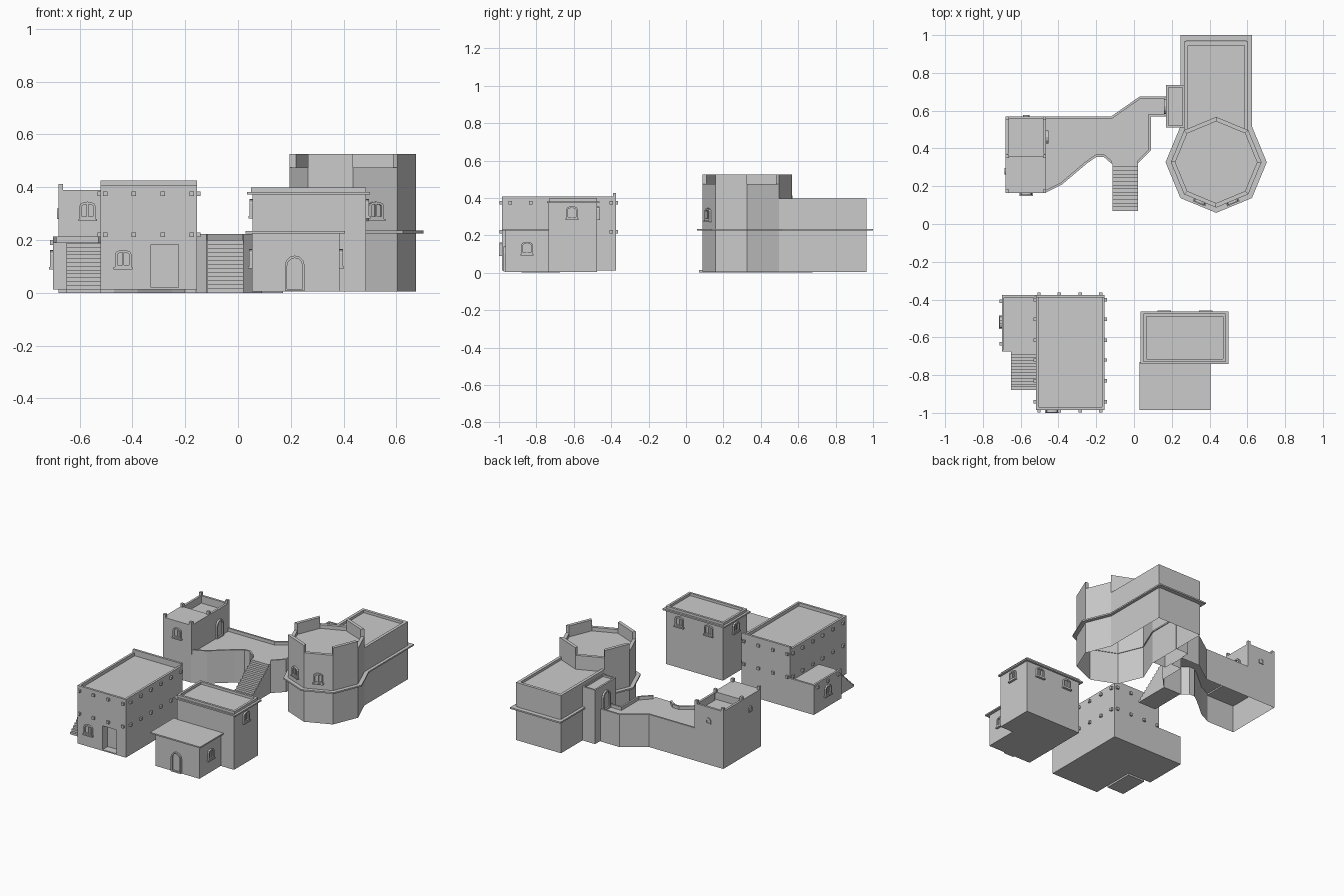
import bpy, bmesh, math
from mathutils import Vector

if "Cube" in bpy.data.objects:
    bpy.data.objects.remove(bpy.data.objects["Cube"])


def finish(name, bm):
    bmesh.ops.recalc_face_normals(bm, faces=bm.faces)
    me = bpy.data.meshes.new(name)
    bm.to_mesh(me)
    bm.free()
    ob = bpy.data.objects.new(name, me)
    bpy.context.collection.objects.link(ob)
    return ob


def rect(x0, x1, y0, y1):
    return [(x0, y0), (x1, y0), (x1, y1), (x0, y1)]


def skin(bm, loops, first=True, last=True):
    rows = [[bm.verts.new(p) for p in lp] for lp in loops]
    n = len(rows[0])
    for a, b in zip(rows, rows[1:]):
        for i in range(n):
            bm.faces.new((a[i], a[(i + 1) % n], b[(i + 1) % n], b[i]))
    if first:
        bm.faces.new(rows[0][::-1])
    if last:
        bm.faces.new(rows[-1])


def add_prism(bm, pts, z0, z1, bottom=True):
    skin(bm, [[(x, y, z) for x, y in pts] for z in (z0, z1)], bottom)


def prism(name, pts, z0, z1, bottom=True):
    bm = bmesh.new()
    add_prism(bm, pts, z0, z1, bottom)
    return finish(name, bm)


def inset(pts, t):
    # mitred inward offset of a counter-clockwise outline
    out = []
    for i, p in enumerate(pts):
        p = Vector(p)
        a = (p - Vector(pts[i - 1])).normalized()
        b = (Vector(pts[(i + 1) % len(pts)]) - p).normalized()
        n1, n2 = Vector((-a.y, a.x)), Vector((-b.y, b.x))
        out.append(tuple(p + (n1 + n2) * t / (1 + n1.dot(n2))))
    return out


def walls(name, pts, z0, z1, t, skip=()):
    bm = bmesh.new()
    inn, n = inset(pts, t), len(pts)
    for i in range(n):
        if i not in skip:
            j = (i + 1) % n
            add_prism(bm, [pts[i], pts[j], inn[j], inn[i]], z0, z1)
    return finish(name, bm)


def opening(name, pos, angle, w, h, rise=0.015, t=0.009, d=0.012, mullion=True):
    # framed window or door, pos is the middle of its foot, angle its outward normal
    a = math.radians(angle)
    n, u, p = Vector((math.cos(a), math.sin(a), 0)), Vector((-math.sin(a), math.cos(a), 0)), Vector(pos)
    out = [(-w / 2, 0), (w / 2, 0)]
    out += [(w / 2 * math.cos(k * math.pi / 6), h - rise + rise * math.sin(k * math.pi / 6)) for k in range(7)]
    inn = inset(out, t)
    put = lambda lp, e: [p + u * x + n * e + Vector((0, 0, z)) for x, z in lp]
    bm = bmesh.new()
    skin(bm, [put(out, -0.005), put(out, d), put(inn, d), put(inn, 0.002)])
    if mullion:
        bar = rect(-0.003, 0.003, t, h - t)
        skin(bm, [put(bar, 0), put(bar, d * 0.7)])
        sill = rect(-w / 2 - 0.005, w / 2 + 0.005, -0.008, 0)
        skin(bm, [put(sill, -0.005), put(sill, d + 0.004)])
    return finish(name, bm)


def stairs(name, x0, x1, y0, y1, h, n):
    prof = [(y1, 0), (y0, 0)]
    for i in range(n):
        y = y0 + (y1 - y0) * i / n
        prof += [(y, h * (i + 1) / n), (y0 + (y1 - y0) * (i + 1) / n, h * (i + 1) / n)]
    bm = bmesh.new()
    for i in range(n):
        skin(bm, [[(x, prof[2 + 2 * i][0], 0), (x, prof[3 + 2 * i][0], 0),
                   (x, *prof[3 + 2 * i]), (x, *prof[2 + 2 * i])] for x in (x0, x1)])
    return finish(name, bm)


def octagon(r):
    return [(0.435 + r * math.cos(k * math.pi / 4), 0.327 + r * math.sin(k * math.pi / 4)) for k in range(8)]


def keep_outline(r, back):
    o = octagon(r)
    s = r * math.sqrt(0.5)
    return o[3:] + o[:2] + [(0.435 + s, back), (0.435 - s, back)]


# --- keep: octagonal tower joined to a rear hall ---
body = keep_outline(0.24, 0.965)
prism("keep_body", body, 0.005, 0.38, False)
walls("keep_band", keep_outline(0.268, 1.0), 0.225, 0.235, 0.03)
walls("hall_parapet", body, 0.38, 0.397, 0.02, (0, 1, 2, 3, 4, 5))
prism("tower_shaft", octagon(0.24), 0.38, 0.45)
walls("tower_rim", octagon(0.24), 0.45, 0.475, 0.022)
walls("tower_merlons", octagon(0.24), 0.475, 0.525, 0.022, (0, 2, 4, 6))
for k in (247.5, 292.5):
    c, s = math.cos(math.radians(k)), math.sin(math.radians(k))
    opening("tower_window", (0.435 + 0.222 * c, 0.327 + 0.222 * s, 0.28), k, 0.06, 0.065)

# --- gate block between keep and walkway ---
gate = rect(0.17, 0.27, 0.51, 0.735)
prism("gate_block", gate, 0.005, 0.36, False)
walls("gate_rim", gate, 0.36, 0.372, 0.012)
opening("gate_door", (0.17, 0.622, 0.2), 180, 0.08, 0.13, 0.04, mullion=False)

# --- raised walkway with low parapet and stairs ---
walk = [(-.68, .165), (-.47, .165), (-.38, .21), (-.25, .32), (-.2, .355), (-.16, .355), (-.12, .32), (.02, .32),
        (.09, .39), (.09, .57), (.17, .57), (.17, .675), (.03, .675), (-.12, .57), (-.68, .57)]
prism("walkway", walk, 0.0, 0.2, False)
walls("walkway_parapet", walk, 0.2, 0.222, 0.012, (0, 6, 10, 14))
stairs("walkway_stairs", -0.115, 0.02, 0.07, 0.32, 0.2, 13)

# --- lookout block at the end of the walkway ---
look = rect(-0.68, -0.465, 0.165, 0.57)
prism("lookout_body", look, 0.19, 0.34)
prism("lookout_front_roof", rect(-0.68, -0.465, 0.165, 0.36), 0.34, 0.39)
walls("lookout_parapet", rect(-0.68, -0.465, 0.36, 0.57), 0.34, 0.39, 0.015, (0,))
bm = bmesh.new()
for x in (-0.68, -0.483):
    for y in (0.165, 0.35, 0.552):
        add_prism(bm, rect(x, x + 0.018, y, y + 0.018), 0.385, 0.412)
finish("lookout_posts", bm)
opening("lookout_window", (-0.57, 0.165, 0.28), 270, 0.06, 0.065)
opening("lookout_door", (-0.465, 0.46, 0.2), 0, 0.07, 0.12, 0.035, mullion=False)
opening("lookout_porthole_back", (-0.57, 0.57, 0.28), 90, 0.035, 0.04, 0.02, 0.006, 0.006, False)
opening("lookout_porthole_side", (-0.68, 0.28, 0.28), 180, 0.035, 0.04, 0.02, 0.006, 0.006, False)

# --- large house with recessed doorway, roof parapet and side annex ---
big = rect(-0.52, -0.155, -0.985, -0.375)
house = prism("house_body", big, 0.012, 0.385)
cut = prism("doorway_cutter", rect(-0.33, -0.225, -1.05, -0.93), 0.02, 0.182)
cut.hide_render = True
cut.hide_set(True)
mod = house.modifiers.new("doorway", "BOOLEAN")
mod.object = cut
mod.operation = "DIFFERENCE"
walls("house_parapet", big, 0.385, 0.407, 0.015)
prism("house_back_parapet", rect(-0.52, -0.155, -0.39, -0.375), 0.405, 0.425)
annex = rect(-0.7, -0.515, -0.675, -0.375)
prism("annex_body", annex, 0.012, 0.19)
walls("annex_parapet", annex, 0.19, 0.213, 0.013, (0, 1))
stairs("annex_stairs", -0.65, -0.52, -0.88, -0.675, 0.188, 13)
opening("house_window", (-0.435, -0.985, 0.097), 270, 0.062, 0.065)
opening("annex_window", (-0.7, -0.52, 0.097), 180, 0.062, 0.065)

# --- beam ends poking through the house walls ---
bm = bmesh.new()
h = 0.009
xs = (-0.503, -0.395, -0.285, -0.175)
ys = (-0.4, -0.505, -0.615, -0.72, -0.83, -0.94)
spots = [(x, y, z) for z in (0.22, 0.375) for x in xs for y in (-0.988, -0.372)]
spots += [(x, y, z) for z in (0.22, 0.375) for y in ys for x in (-0.524, -0.151)]
spots += [(-0.703, y, 0.19) for y in (-0.41, -0.52, -0.635)]
for x, y, z in spots:
    add_prism(bm, rect(x - h, x + h, y - h, y + h), z - h, z + h)
finish("house_beam_ends", bm)

# --- small two-part house with slab roofs ---
prism("cottage_front", rect(0.053, 0.385, -0.965, -0.72), 0.005, 0.225)
prism("cottage_front_slab", rect(0.028, 0.405, -0.985, -0.73), 0.225, 0.234)
prism("cottage_back", rect(0.055, 0.485, -0.735, -0.475), 0.005, 0.372)
prism("cottage_back_slab", rect(0.035, 0.5, -0.742, -0.462), 0.372, 0.382)
walls("cottage_parapet", rect(0.05, 0.485, -0.73, -0.475), 0.382, 0.399, 0.015)
opening("cottage_door", (0.215, -0.965, 0.006), 270, 0.075, 0.135, 0.037, mullion=False)
for x, a in ((0.053, 180), (0.385, 0)):
    opening("cottage_low_window", (x, -0.85, 0.1), a, 0.06, 0.065)
for x, a in ((0.055, 180), (0.485, 0)):
    opening("cottage_side_window", (x, -0.61, 0.29), a, 0.06, 0.065)
for x in (0.16, 0.38):
    opening("cottage_back_window", (x, -0.475, 0.29), 90, 0.06, 0.065)
